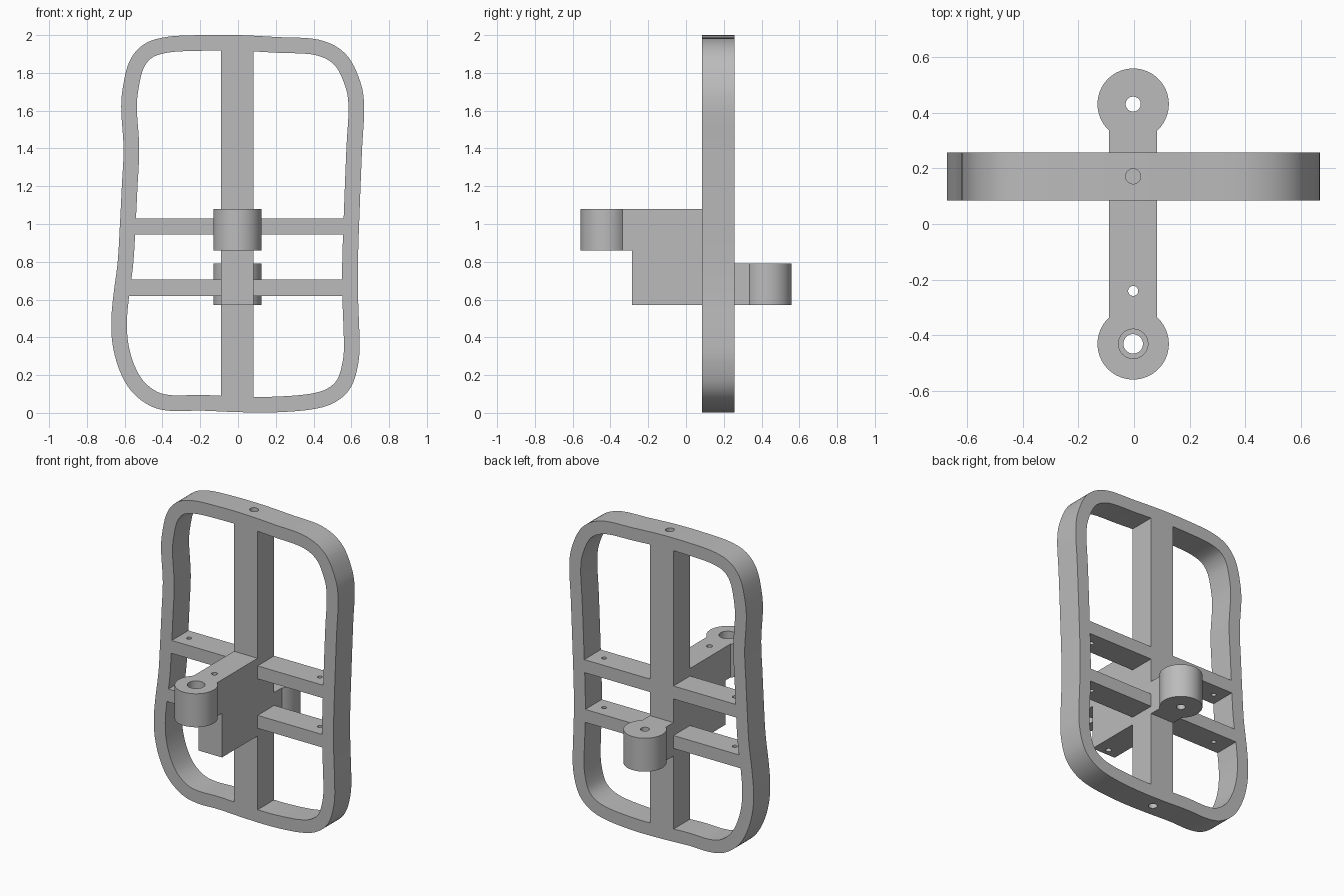
import bpy, bmesh, math
from mathutils import Vector

cube = bpy.data.objects.get("Cube")
if cube:
    bpy.data.objects.remove(cube, do_unlink=True)

grey = bpy.data.materials.new("plain_grey")
grey.use_nodes = True
colour = (0.5, 0.5, 0.5, 1)
grey.diffuse_color = colour
grey.node_tree.nodes["Principled BSDF"].inputs["Base Color"].default_value = colour

CX = -0.003                     # centre line of spine and hubs
HALF = 0.086                    # half width of spine
FRONT, BACK = 0.085, 0.257      # frame depth
MID = (FRONT + BACK) / 2


def finish(name, bm):
    bmesh.ops.recalc_face_normals(bm, faces=bm.faces)
    mesh = bpy.data.meshes.new(name)
    bm.to_mesh(mesh)
    bm.free()
    mesh.materials.append(grey)
    obj = bpy.data.objects.new(name, mesh)
    bpy.context.collection.objects.link(obj)
    return obj


def box(name, x0, x1, y0, y1, z0, z1):
    bm = bmesh.new()
    bmesh.ops.create_cube(bm, size=1)
    for v in bm.verts:
        v.co = ((x0 + x1) / 2 + v.co.x * (x1 - x0),
                (y0 + y1) / 2 + v.co.y * (y1 - y0),
                (z0 + z1) / 2 + v.co.z * (z1 - z0))
    return finish(name, bm)


def rod(name, x, y, r, z0, z1, sides=64):
    bm = bmesh.new()
    bmesh.ops.create_cone(bm, cap_ends=True, segments=sides, radius1=r, radius2=r, depth=z1 - z0)
    bmesh.ops.translate(bm, vec=(x, y, (z0 + z1) / 2), verts=bm.verts)
    return finish(name, bm)


def combine(obj, tool, operation):
    mod = obj.modifiers.new("join", 'BOOLEAN')
    mod.object, mod.operation, mod.solver = tool, operation, 'EXACT'
    bpy.context.view_layer.objects.active = obj
    bpy.ops.object.modifier_apply(modifier=mod.name)
    bpy.data.objects.remove(tool, do_unlink=True)


def bore(obj, x, y, r, z0, z1):
    combine(obj, rod("cutter", x, y, r, z0, z1, 32), 'DIFFERENCE')


def smooth_loop(points, steps=6):
    """Closed Catmull-Rom curve through the points."""
    pts, out = [Vector(p) for p in points], []
    n = len(pts)
    for i in range(n):
        a, b, c, d = (pts[(i + k) % n] for k in (-1, 0, 1, 2))
        for s in range(steps):
            t = s / steps
            out.append(0.5 * (2 * b + (c - a) * t + (2 * a - 5 * b + 4 * c - d) * t * t
                              + (3 * b - a - 3 * c + d) * t ** 3))
    return out


# Hand-shaped outer rim, clockwise from the top
outline = [(-.2, 2), (0, 2), (.2, 1.99), (.43, 1.975), (.57, 1.9), (.645, 1.76), (.668, 1.62),
           (.657, 1.4), (.645, 1.1), (.635, .8), (.636, .6), (.643, .4), (.638, .27), (.6, .14),
           (.52, .06), (.4, .02), (.2, .003), (0, .004), (-.2, .012), (-.35, .01), (-.46, .035),
           (-.56, .11), (-.625, .22), (-.662, .35), (-.671, .48), (-.66, .62), (-.637, .8),
           (-.625, 1), (-.615, 1.2), (-.606, 1.4), (-.618, 1.6), (-.61, 1.72), (-.575, 1.86),
           (-.5, 1.95), (-.38, 1.99)]
outer = smooth_loop(outline)
count = len(outer)
bm = bmesh.new()
rings = []
for i, p in enumerate(outer):
    along = (outer[(i + 1) % count] - outer[i - 1]).normalized()
    inner = p + Vector((along.y, -along.x)) * 0.083
    rings.append([bm.verts.new((q.x, y, q.y)) for q, y in
                  ((p, FRONT), (p, BACK), (inner, BACK), (inner, FRONT))])
for i in range(count):
    a, b = rings[i - 1], rings[i]
    for k in range(4):
        bm.faces.new((a[k], a[k - 1], b[k - 1], b[k]))
rim = finish("outer_rim", bm)

# Central spine, with blind mounting holes at top and bottom
spine = box("spine", CX - HALF, CX + HALF, FRONT, BACK, 0.05, 1.96)
for part in (rim, spine):
    bore(part, CX, MID, 0.027, 1.8, 2.1)
    bore(part, CX, MID, 0.027, -0.1, 0.2)

# Drilled cross bars
parts = [rim, spine]
for level, z0, z1, left, right in (("upper", .945, 1.03, .60, -.58), ("lower", .62, .705, .59, -.61)):
    for side, end in (("left", left), ("right", right)):
        s = 1 if end > 0 else -1
        inside = CX + s * (HALF - 0.01)
        bar = box(f"{level}_{side}_cross_bar", min(inside, end), max(inside, end), FRONT, BACK, z0, z1)
        bore(bar, s * 0.475, MID, 0.015, z0 - .1, z1 + .1)
        parts.append(bar)

# Front bracket: stepped web with a counterbored hub
front = box("front_bracket", CX - HALF, CX + HALF, -0.285, FRONT, 0.57, 1.08)
combine(front, box("arm", CX - HALF, CX + HALF, -0.43, -0.2, 0.86, 1.08), 'UNION')
combine(front, rod("hub", CX, -0.43, 0.128, 0.86, 1.08), 'UNION')
bore(front, CX, -0.43, 0.035, 0.7, 1.2)
bore(front, CX, -0.43, 0.053, 1.0, 1.2)
bore(front, CX, -0.24, 0.018, 0.4, 1.2)

# Rear bracket: short arm with a plain hub
rear = box("rear_bracket", CX - HALF, CX + HALF, BACK, 0.43, 0.57, 0.79)
combine(rear, rod("hub", CX, 0.43, 0.128, 0.57, 0.79), 'UNION')
bore(rear, CX, 0.43, 0.027, 0.4, 1.0)

# Smooth the curved walls, keep the machined edges sharp
bpy.ops.object.select_all(action='DESELECT')
for part in parts + [front, rear]:
    part.select_set(True)
bpy.context.view_layer.objects.active = rim
bpy.ops.object.shade_smooth_by_angle(angle=math.radians(30))
